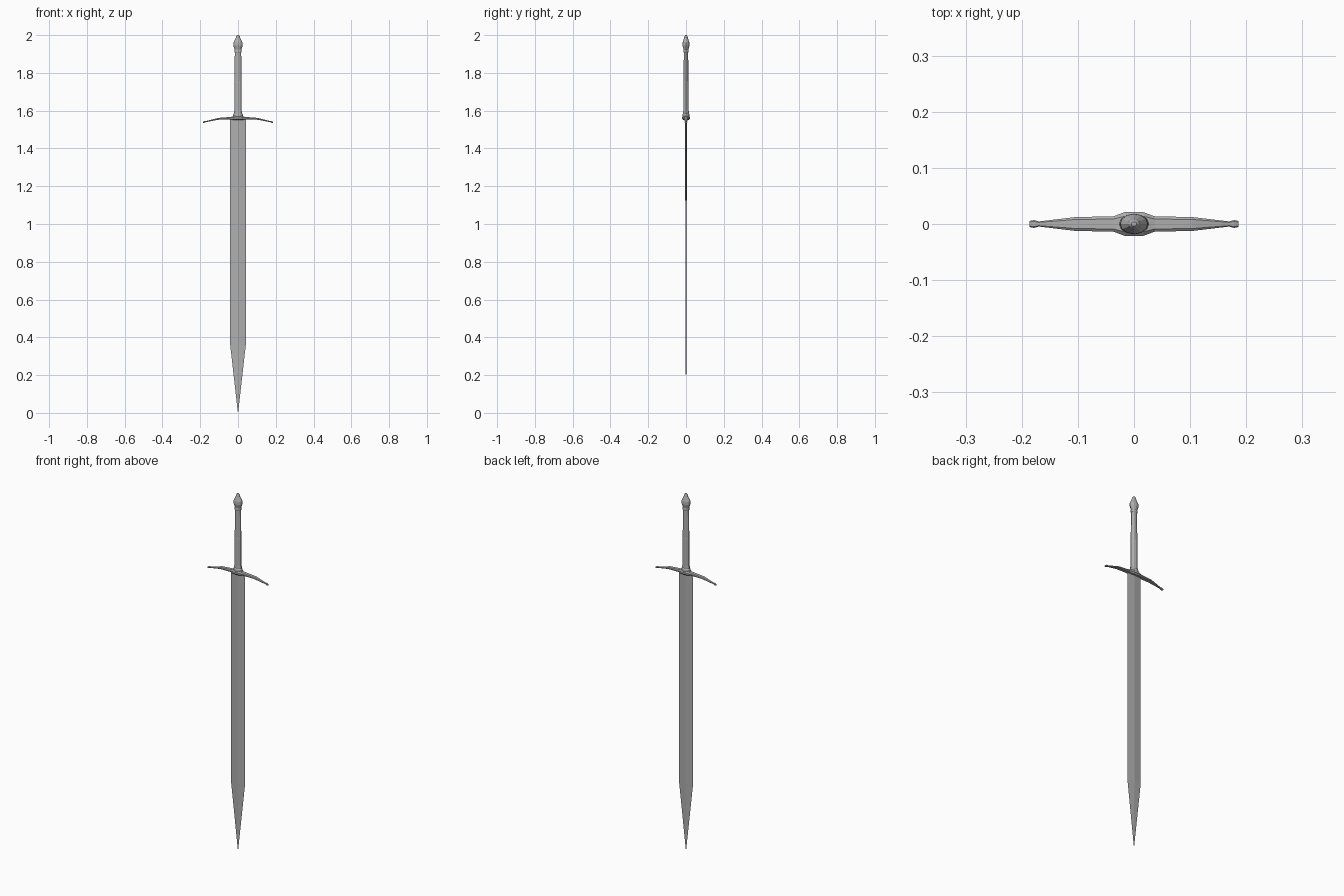
import bpy, bmesh, math
from mathutils import Vector

if "Cube" in bpy.data.objects:
    bpy.data.objects.remove(bpy.data.objects["Cube"])

steel = bpy.data.materials.new("dark_steel")
steel.diffuse_color = (0.43, 0.43, 0.43, 1.0)
steel.use_nodes = True
steel.node_tree.nodes["Principled BSDF"].inputs["Base Color"].default_value = steel.diffuse_color


def loft(name, rings):
    """Skin a list of equal-length point rings and cap both ends."""
    bm = bmesh.new()
    loops = [[bm.verts.new(p) for p in ring] for ring in rings]
    n = len(loops[0])
    for a, b in zip(loops, loops[1:]):
        for i in range(n):
            j = (i + 1) % n
            bm.faces.new((a[i], a[j], b[j], b[i]))
    bm.faces.new(loops[0][::-1])
    bm.faces.new(loops[-1])
    bmesh.ops.recalc_face_normals(bm, faces=bm.faces)
    mesh = bpy.data.meshes.new(name)
    bm.to_mesh(mesh)
    bm.free()
    mesh.materials.append(steel)
    obj = bpy.data.objects.new(name, mesh)
    bpy.context.collection.objects.link(obj)
    return obj


def oval(z, rx, ry, n=12):
    return [Vector((rx * math.cos(2 * math.pi * i / n),
                    ry * math.sin(2 * math.pi * i / n), z)) for i in range(n)]


def diamond(z, hx, hy):
    return [Vector(p) for p in ((hx, 0, z), (0, hy, z), (-hx, 0, z), (0, -hy, z))]


def bevelled_bar(x, zc, hy, hz):
    # octagonal section across the guard
    a, b = hy * 0.65, hz * 0.4
    pts = ((hy, b), (a, hz), (-a, hz), (-hy, b),
           (-hy, -b), (-a, -hz), (a, -hz), (hy, -b))
    return [Vector((x, y, zc + z)) for y, z in pts]


# Blade: flat diamond section, long taper to the point
loft("blade", [diamond(z, hx, hy) for z, hx, hy in (
    (0.0, 0.0006, 0.0003), (0.375, 0.043, 0.0022), (1.562, 0.043, 0.005))])

# Crossguard: swollen centre, drooping arms, small knobs at the ends
half = [(0.017, 1.561, 0.021, 0.011), (0.037, 1.560, 0.0135, 0.007),
        (0.103, 1.557, 0.0125, 0.0048), (0.170, 1.542, 0.0045, 0.003),
        (0.178, 1.540, 0.0070, 0.0045), (0.186, 1.538, 0.0055, 0.0035)]
stations = [(-x, z, hy, hz) for x, z, hy, hz in reversed(half)] + half
loft("crossguard", [bevelled_bar(*s) for s in stations])

# Grip with a stepped collar at the base
loft("grip", [oval(*r) for r in (
    (1.565, 0.027, 0.018), (1.581, 0.025, 0.018), (1.586, 0.021, 0.015),
    (1.594, 0.021, 0.015), (1.600, 0.0195, 0.0145), (1.750, 0.019, 0.0135),
    (1.756, 0.0185, 0.013), (1.910, 0.017, 0.0115))])

# Pommel: faceted pear shape with a small button on top
loft("pommel", [oval(*r) for r in (
    (1.907, 0.017, 0.012), (1.911, 0.019, 0.014), (1.919, 0.019, 0.014),
    (1.923, 0.0175, 0.013), (1.945, 0.025, 0.0185), (1.960, 0.0245, 0.018),
    (1.985, 0.012, 0.010), (1.989, 0.0115, 0.0095), (1.996, 0.009, 0.007),
    (2.000, 0.005, 0.004))])
